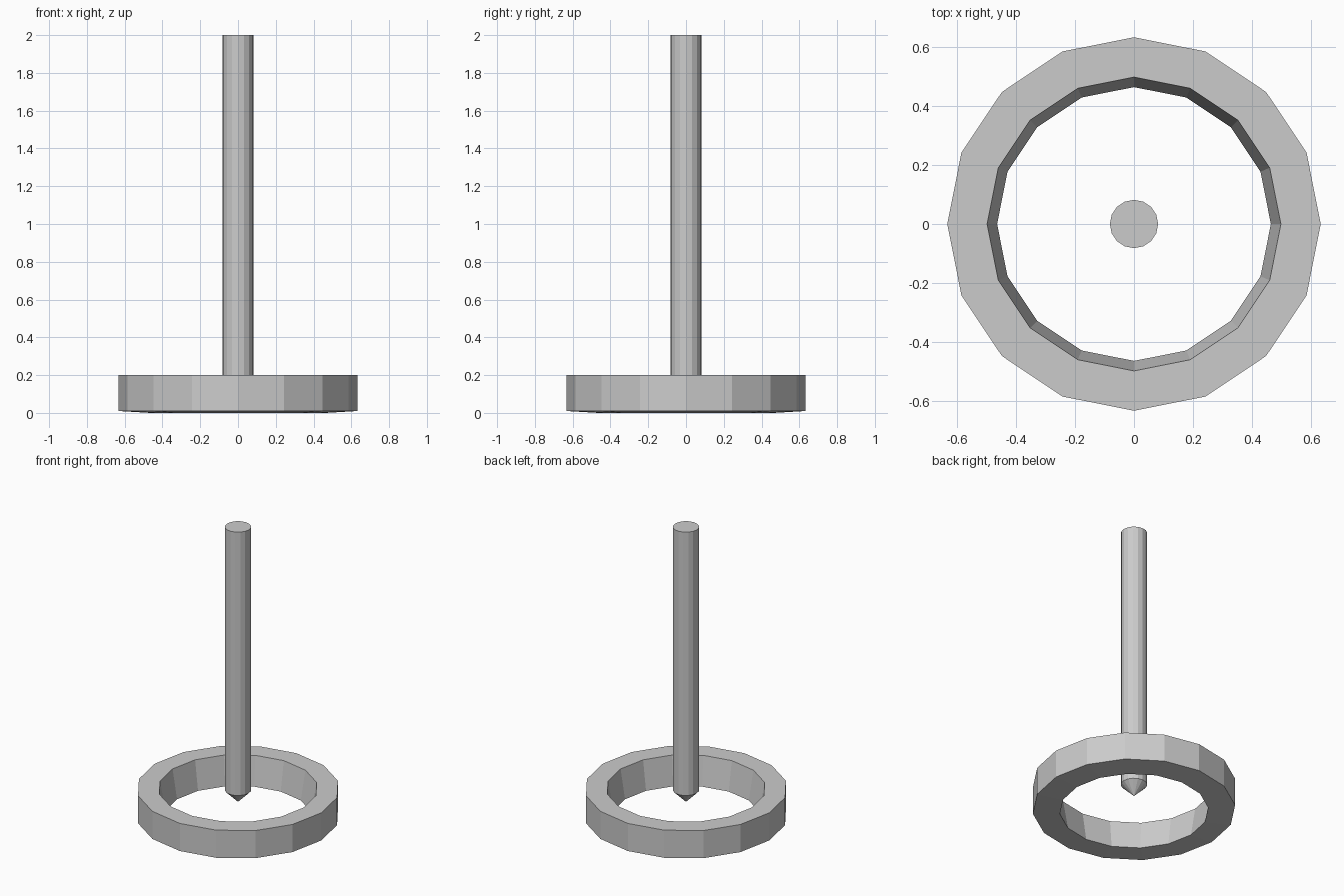
import bpy, bmesh
from math import cos, sin, tau

if "Cube" in bpy.data.objects:
    bpy.data.objects.remove(bpy.data.objects["Cube"])

SIDES = 16


def lathe(name, profile, closed):
    """Revolve (radius, z) points about z; radius 0 makes a pole, open ends are capped."""
    bm = bmesh.new()
    rings = []
    for r, z in profile:
        if r == 0:
            rings.append([bm.verts.new((0, 0, z))] * SIDES)
        else:
            rings.append([bm.verts.new((r * cos(tau * i / SIDES), r * sin(tau * i / SIDES), z))
                          for i in range(SIDES)])
    pairs = list(zip(rings, rings[1:]))
    if closed:
        pairs.append((rings[-1], rings[0]))
    for a, b in pairs:
        for i in range(SIDES):
            j = (i + 1) % SIDES
            bm.faces.new(dict.fromkeys((a[i], a[j], b[j], b[i])))
    if not closed:
        bm.faces.new(rings[-1])
    bmesh.ops.recalc_face_normals(bm, faces=bm.faces)
    mesh = bpy.data.meshes.new(name)
    bm.to_mesh(mesh)
    bm.free()
    obj = bpy.data.objects.new(name, mesh)
    bpy.context.collection.objects.link(obj)
    return obj


# Ring with a tapered bore and slightly dished underside
lathe("base_ring", [(0.464, 0.0), (0.633, 0.01), (0.633, 0.2), (0.498, 0.2)], True)

# Upright rod with a pointed lower tip
lathe("pointed_rod", [(0, 0.107), (0.082, 0.188), (0.082, 2.0)], False)
